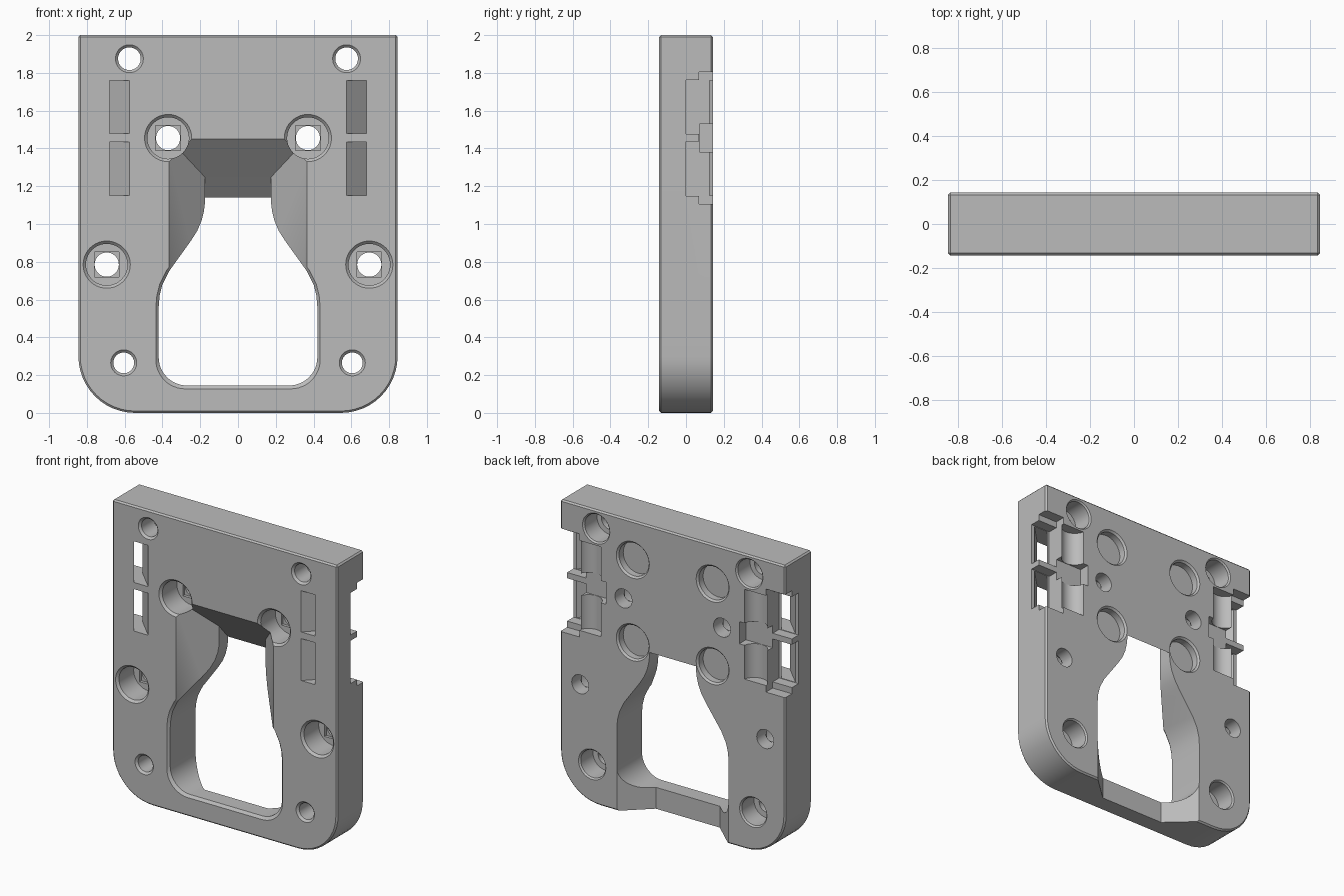
import bpy, bmesh, math

cube = bpy.data.objects.get("Cube")
if cube:
    bpy.data.objects.remove(cube, do_unlink=True)

HALF = 0.1425            # half thickness of the plate
F, B = -HALF, HALF       # front and back planes
OUT = 0.03               # how far cutters overshoot the surface


def loft(name, sections):
    """Closed solid through matching (x, z) outlines placed at increasing y."""
    bm = bmesh.new()
    rings = [[bm.verts.new((x, y, z)) for x, z in pts] for y, pts in sections]
    for a, b in zip(rings, rings[1:]):
        n = len(a)
        for i in range(n):
            bm.faces.new((a[i], a[(i + 1) % n], b[(i + 1) % n], b[i]))
    bm.faces.new(rings[0])
    bm.faces.new(rings[-1])
    bmesh.ops.recalc_face_normals(bm, faces=bm.faces)
    mesh = bpy.data.meshes.new(name)
    bm.to_mesh(mesh)
    bm.free()
    ob = bpy.data.objects.new(name, mesh)
    bpy.context.collection.objects.link(ob)
    return ob


def rect(x0, x1, z0, z1):
    return [(x0, z0), (x1, z0), (x1, z1), (x0, z1)]


def circle(x, z, r, n=40):
    return [(x + r * math.cos(math.tau * i / n), z + r * math.sin(math.tau * i / n))
            for i in range(n)]


def corner(cx, cz, r, start, n=12):
    """Quarter arc, starting at an angle in degrees."""
    return [(cx + r * math.cos(math.radians(start + 90 * i / n)),
             cz + r * math.sin(math.radians(start + 90 * i / n))) for i in range(n + 1)]


def apply(ob, mod):
    bpy.context.view_layer.objects.active = ob
    bpy.ops.object.modifier_apply(modifier=mod.name)


# Plate with rounded lower corners and a fine edge chamfer
outline = (corner(-0.545, 0.3, 0.3, 180) + corner(0.545, 0.3, 0.3, 270)
           + [(0.845, 2), (-0.845, 2)])
plate = loft("mounting_plate", [(F, outline), (B, outline)])
bevel = plate.modifiers.new("edge", "BEVEL")
bevel.width = 0.01
bevel.segments = 1
bevel.limit_method = "ANGLE"
bevel.angle_limit = math.radians(40)
apply(plate, bevel)


def cut(tool):
    tool.hide_render = True
    mod = plate.modifiers.new("cut", "BOOLEAN")
    mod.operation = "DIFFERENCE"
    mod.solver = "EXACT"
    mod.object = tool
    apply(plate, mod)
    bpy.data.objects.remove(tool, do_unlink=True)


def bore(x, z, steps):
    """Round stepped hole: (y, radius) from front to back."""
    cut(loft("bore", [(y, circle(x, z, r)) for y, r in steps]))


def box(x0, x1, y0, y1, z0, z1):
    cut(loft("box", [(y0, rect(x0, x1, z0, z1)), (y1, rect(x0, x1, z0, z1))]))


# Bottle-shaped window with a chamfered front rim
side = [(0.42, 0.56), (0.415, 0.62), (0.4, 0.68), (0.365, 0.75), (0.25, 0.91),
        (0.215, 0.965), (0.192, 1.02), (0.18, 1.07), (0.174, 1.12)]
window = corner(0.27, 0.295, 0.15, 270) + side
window = window + [(-x, z) for x, z in reversed(window)]


def grown(k):
    return [(x * (1 + k), 0.64 + (z - 0.64) * (1 + k)) for x, z in window]


cut(loft("window", [(F - 0.01, grown(0.06)), (F + 0.015, window), (B + OUT, window)]))

# Funnel that widens the window neck toward the front
cut(loft("funnel", [
    (F - 0.02, rect(-0.385, 0.385, 0.6, 1.472)),
    (0.045, rect(-0.175, 0.175, 0.6, 1.248)),
    (B + 0.02, rect(-0.175, 0.175, 0.6, 1.118))]))

# Flared relief behind the bottom bar
cut(loft("bar_relief", [
    (-0.02, rect(-0.24, 0.24, -0.1, 0.28)),
    (B, rect(-0.418, 0.418, -0.1, 0.28)),
    (B + OUT, rect(-0.418, 0.418, -0.1, 0.28))]))

for s in (-1, 1):
    # Corner screw holes, counterbored at the back
    for x, z, r in ((0.575, 1.875, 0.06), (0.605, 0.265, 0.055)):
        bore(s * x, z, [(F - 0.01, r + 0.024), (F + 0.014, r), (0.0, r),
                        (0.001, 0.093), (B - 0.01, 0.093), (B + 0.01, 0.112)])

    # Front counterbored holes with a square step at the floor
    for x, z in ((0.37, 1.455), (0.695, 0.785)):
        bore(s * x, z, [(F - 0.01, 0.135), (F + 0.015, 0.11), (0.03, 0.11),
                        (0.031, 0.064), (B + OUT, 0.064)])
        box(s * x - 0.066, s * x + 0.066, 0.0, 0.05, z - 0.066, z + 0.066)

    # Shallow round pockets on the back
    for z in (1.735, 1.175):
        bore(s * 0.3, z, [(0.085, 0.112), (B - 0.012, 0.112), (B + 0.01, 0.134)])

    # Side recess and wider middle pocket
    lo, hi = sorted((s * 0.7, s * 0.9))
    box(lo, hi, 0.07, B + OUT, 1.105, 1.805)
    mid = sorted((s * 0.5, s * 0.72))
    box(mid[0], mid[1], 0.071, B + OUT, 1.38, 1.53)

    for z0, z1 in ((1.15, 1.435), (1.48, 1.76)):
        # Tie opening on the side and slanted slot to the front face
        box(lo, hi, 0.0, B + OUT, z0 - 0.003, z1 + 0.003)
        cut(loft("tie_slot", [
            (F - 0.02, [(s * x, z) for x, z in rect(0.555, 0.66, z0, z1)]),
            (0.01, [(s * x, z) for x, z in rect(0.7275, 0.8325, z0, z1)])]))
        # Concave cable saddle
        bpy.ops.mesh.primitive_cylinder_add(
            vertices=48, radius=0.085, depth=z1 - z0,
            location=(s * 0.622, 0.158, (z0 + z1) / 2))
        cut(bpy.context.object)

# Material and shading
grey = bpy.data.materials.new("plain_grey")
grey.use_nodes = True
colour = (0.5, 0.5, 0.5, 1)
grey.diffuse_color = colour
grey.node_tree.nodes["Principled BSDF"].inputs["Base Color"].default_value = colour
plate.data.materials.clear()
plate.data.materials.append(grey)
for p in plate.data.polygons:
    p.material_index = 0
bpy.ops.object.select_all(action="DESELECT")
plate.select_set(True)
bpy.context.view_layer.objects.active = plate
bpy.ops.object.shade_smooth_by_angle(angle=math.radians(30))
